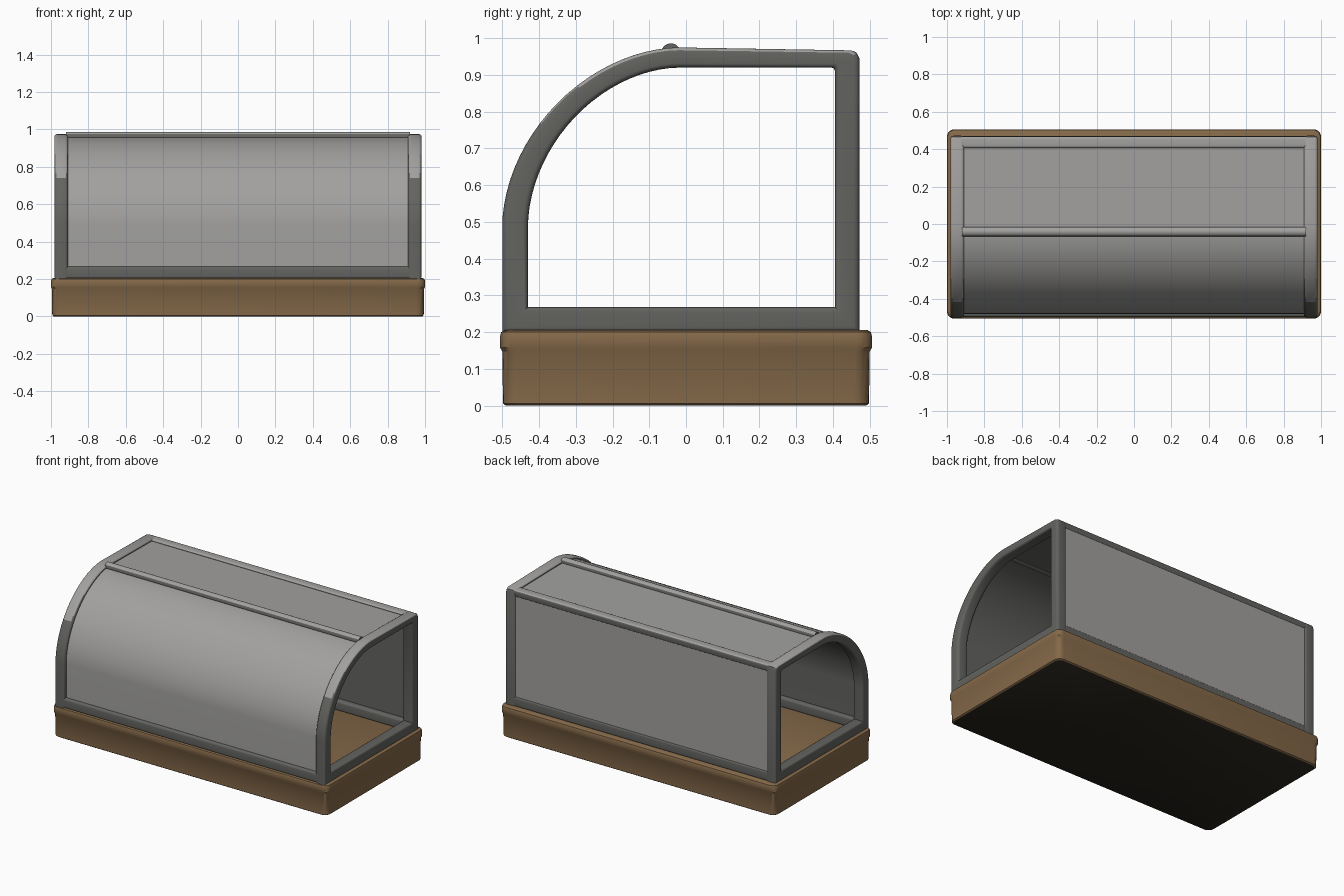
import bpy, bmesh, math

if "Cube" in bpy.data.objects:
    bpy.data.objects.remove(bpy.data.objects["Cube"])

def material(name, rgb):
    m = bpy.data.materials.new(name)
    m.diffuse_color = (*rgb, 1)
    m.use_nodes = True
    m.node_tree.nodes["Principled BSDF"].inputs["Base Color"].default_value = m.diffuse_color
    return m

WOOD = material("brown_wood", (0.235, 0.142, 0.067))
UNDER = material("dark_underside", (0.026, 0.021, 0.014))
DARK = material("dark_grey_metal", (0.125, 0.127, 0.117))
LIGHT = material("light_grey_panel", (0.36, 0.355, 0.345))


def loft(name, rings, mats, rule, closed=False):
    """Skin a list of equal-length rings; rule(face) gives the material index."""
    bm = bmesh.new()
    vs = [[bm.verts.new(p) for p in r] for r in rings]
    n = len(rings[0])
    for i in range(len(vs) if closed else len(vs) - 1):
        a, b = vs[i], vs[(i + 1) % len(vs)]
        for j in range(n):
            k = (j + 1) % n
            bm.faces.new((a[j], a[k], b[k], b[j]))
    if not closed:
        bm.faces.new(vs[0])
        bm.faces.new(vs[-1])
    bmesh.ops.recalc_face_normals(bm, faces=bm.faces)
    bm.normal_update()
    for f in bm.faces:
        f.material_index = rule(f)
    me = bpy.data.meshes.new(name)
    bm.to_mesh(me)
    bm.free()
    for m in mats:
        me.materials.append(m)
    ob = bpy.data.objects.new(name, me)
    bpy.context.collection.objects.link(ob)
    bpy.ops.object.select_all(action='DESELECT')
    ob.select_set(True)
    bpy.context.view_layer.objects.active = ob
    bpy.ops.object.shade_smooth_by_angle(angle=math.radians(35))
    return ob


def rounded_rect(hx, hy, r, seg=5):
    """2D outline of a rectangle with rounded corners."""
    pts = []
    for q, (sx, sy) in enumerate(((1, 1), (-1, 1), (-1, -1), (1, -1))):
        for s in range(seg + 1):
            a = math.pi / 2 * (q + s / seg)
            pts.append((sx * (hx - r) + r * math.cos(a),
                        sy * (hy - r) + r * math.sin(a)))
    return pts


def top_is_light(f):
    return 1 if f.normal.z > 0.5 and f.calc_center_median().z > 0.75 else 0


# wooden base with a slightly wider lip
levels = [(0, .985, .49), (.006, .993, .498), (.148, .995, .5), (.158, 1, .506),
          (.19, 1, .506), (.2, .997, .503), (.206, .988, .494)]
loft("base", [[(x, y, z) for x, y in rounded_rect(hx, hy, .04)] for z, hx, hy in levels],
     [WOOD, UNDER], lambda f: 1 if f.normal.z < -0.9 else 0)


# side outline in (y, z): curved front, flat top, straight back
def arc(a, b, steps=22, n=1.85):
    out = []
    for i in range(steps + 1):
        t = math.pi / 2 * i / steps
        c, s = max(math.cos(t), 0), math.sin(t)
        out.append((-.02 - a * c ** (2 / n), .49 + b * s ** (2 / n)))
    return out

arc_out, arc_in = arc(.48, .485), arc(.41, .43)
outer = [(-.5, .2)] + arc_out + [(.45, .967), (.465, .96), (.472, .945), (.472, .2)]
inner = [(-.43, .268)] + arc_in + [(.397, .92), (.402, .918), (.405, .912), (.405, .268)]


def mix(o, i, u):
    return (o[0] + (i[0] - o[0]) * u, o[1] + (i[1] - o[1]) * u)


# side frames
section = rounded_rect(.036, .5, .012, 4)
section = rounded_rect(.5, .5, .22, 4)
for side, cx in (("right", .945), ("left", -.945)):
    rings = []
    for o, i in zip(outer, inner):
        rings.append([(cx + v * .072, *mix(o, i, u + .5)) for u, v in section])
    loft(side + "_frame", rings, [DARK, LIGHT], top_is_light, closed=True)


# rails running from side to side
def rail(name, y0, y1, z0, z1, r, half=.93):
    cy, cz = (y0 + y1) / 2, (z0 + z1) / 2
    prof = rounded_rect((y1 - y0) / 2, (z1 - z0) / 2, r)
    loft(name, [[(x, cy + a, cz + b) for a, b in prof] for x in (-half, half)],
         [DARK, LIGHT], top_is_light)

rail("front_bottom_rail", -.498, -.43, .2, .268, .015)
rail("back_bottom_rail", .405, .47, .2, .268, .015)
rail("back_top_rail", .405, .468, .918, .965, .015)
rail("front_top_rail", -.067, -.015, .935, .986, .0255, .92)


# thin panels: light outside, dark inside
def panel(name, pairs, u0, u1, outward):
    rings = []
    for o, i in pairs:
        a, b = mix(o, i, u0), mix(o, i, u1)
        rings.append([(-.93, *a), (.93, *a), (.93, *b), (-.93, *b)])
    loft(name, rings, [DARK, LIGHT], lambda f: 1 if outward(f.normal) else 0)

panel("curved_front_panel", list(zip([(-.5, .24)] + arc_out, [(-.43, .24)] + arc_in)),
      .28, .6, lambda n: n.z - n.y > .1)
panel("top_panel", [((-.03, .975), (-.03, .92)), ((.43, .967), (.43, .92))],
      .28, .6, lambda n: n.z > .5)
panel("back_panel", [((.472, .24), (.405, .24)), ((.472, .94), (.405, .94))],
      .12, .5, lambda n: n.y > .5)
